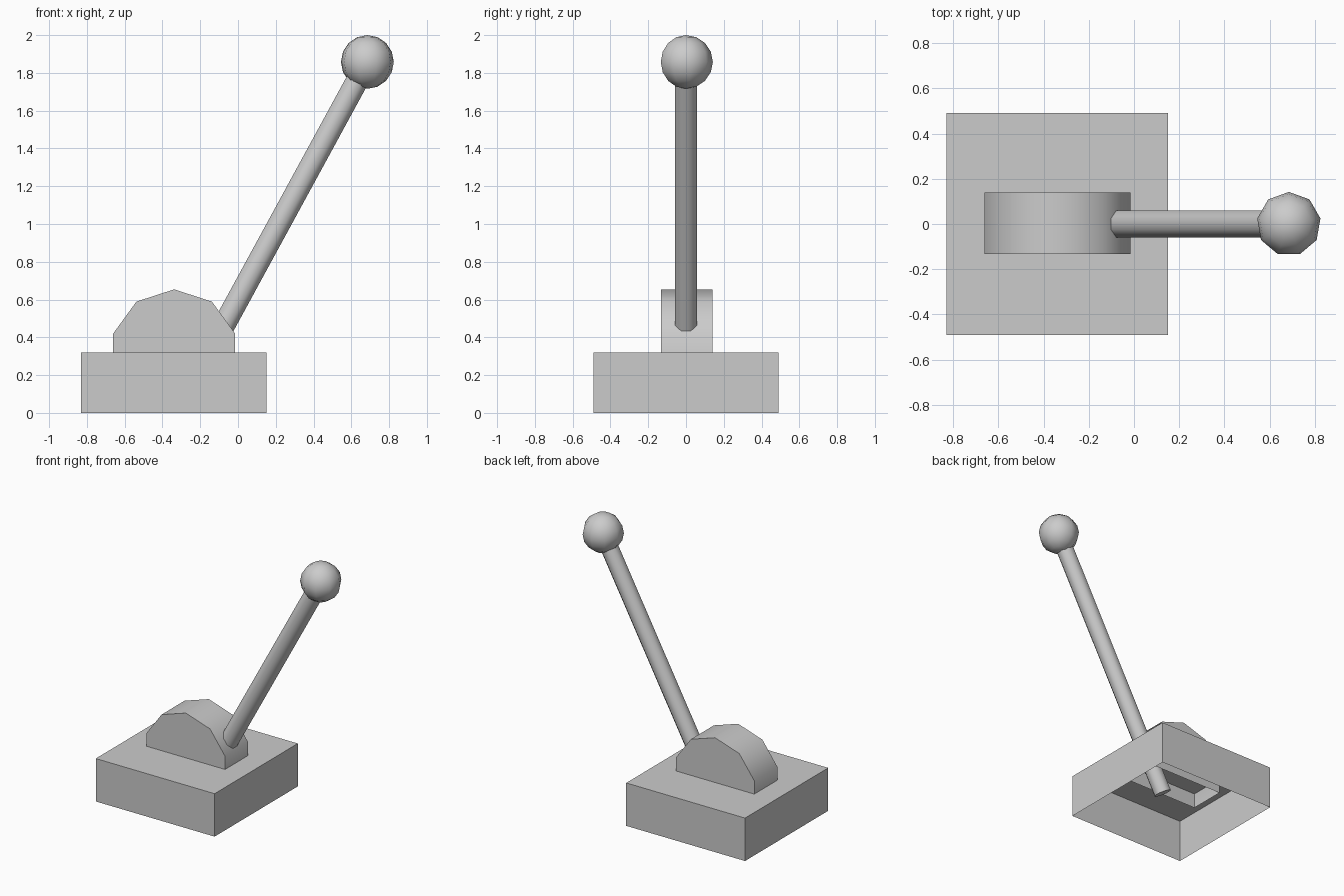
import bpy, bmesh, math
from mathutils import Vector, Matrix

if "Cube" in bpy.data.objects:
    bpy.data.objects.remove(bpy.data.objects["Cube"])


def finish(name, bm, angle=40):
    bmesh.ops.recalc_face_normals(bm, faces=bm.faces)
    mesh = bpy.data.meshes.new(name)
    bm.to_mesh(mesh)
    bm.free()
    obj = bpy.data.objects.new(name, mesh)
    bpy.context.collection.objects.link(obj)
    bpy.context.view_layer.objects.active = obj
    obj.select_set(True)
    bpy.ops.object.shade_smooth_by_angle(angle=math.radians(angle))
    obj.select_set(False)
    return obj


def extruded(bm, points, offset):
    face = bm.faces.new([bm.verts.new(p) for p in points])
    ext = bmesh.ops.extrude_face_region(bm, geom=[face], use_keep_orig=True)
    moved = [g for g in ext["geom"] if isinstance(g, bmesh.types.BMVert)]
    bmesh.ops.translate(bm, verts=moved, vec=offset)


def open_bottom(bm, z):
    low = [f for f in bm.faces if all(abs(v.co.z - z) < 1e-4 for v in f.verts)]
    bmesh.ops.delete(bm, geom=low, context='FACES')


# base: box open underneath
bm = bmesh.new()
extruded(bm, [(-0.83, -0.49, 0), (0.15, -0.49, 0), (0.15, 0.49, 0), (-0.83, 0.49, 0)], (0, 0, 0.32))
open_bottom(bm, 0)
finish("base", bm, 30)

# pivot housing: upper part of a ten-sided drum, open underneath
bm = bmesh.new()
r, cx, cz = 0.34, -0.338, 0.314
angles = [math.radians(a) for a in range(-18, 199, 36)]
profile = [(cx + r * math.cos(a), -0.132, cz + r * math.sin(a)) for a in angles[:-1]]
profile.append((cx + r * math.cos(angles[-1]), -0.132, cz + r * math.sin(angles[-1])))
extruded(bm, profile, (0, 0.272, 0))
open_bottom(bm, cz + r * math.sin(angles[0]))
finish("pivot_housing", bm)

# lever rod: eight-sided, leaning toward +x
knob_pos = Vector((0.685, 0, 1.858))
foot = Vector((-0.262, 0, 0.12))
axis = knob_pos - foot
rot = axis.to_track_quat('Z', 'Y').to_matrix().to_4x4()
bm = bmesh.new()
bmesh.ops.create_cone(bm, cap_ends=True, segments=8, radius1=0.064, radius2=0.064, depth=axis.length,
                      matrix=Matrix.Translation((foot + knob_pos) / 2) @ rot @ Matrix.Rotation(math.pi / 8, 4, 'Z'))
finish("lever_rod", bm, 50)

# knob: nine-segment ball, one vertex pointing to +y
bm = bmesh.new()
bmesh.ops.create_uvsphere(bm, u_segments=9, v_segments=8, radius=0.142)
far = max(bm.verts, key=lambda v: v.co.xy.length)
turn = math.pi / 2 - math.atan2(far.co.y, far.co.x)
bmesh.ops.transform(bm, verts=bm.verts, matrix=Matrix.Translation(knob_pos) @ Matrix.Rotation(turn, 4, 'Z'))
finish("lever_knob", bm, 60)
